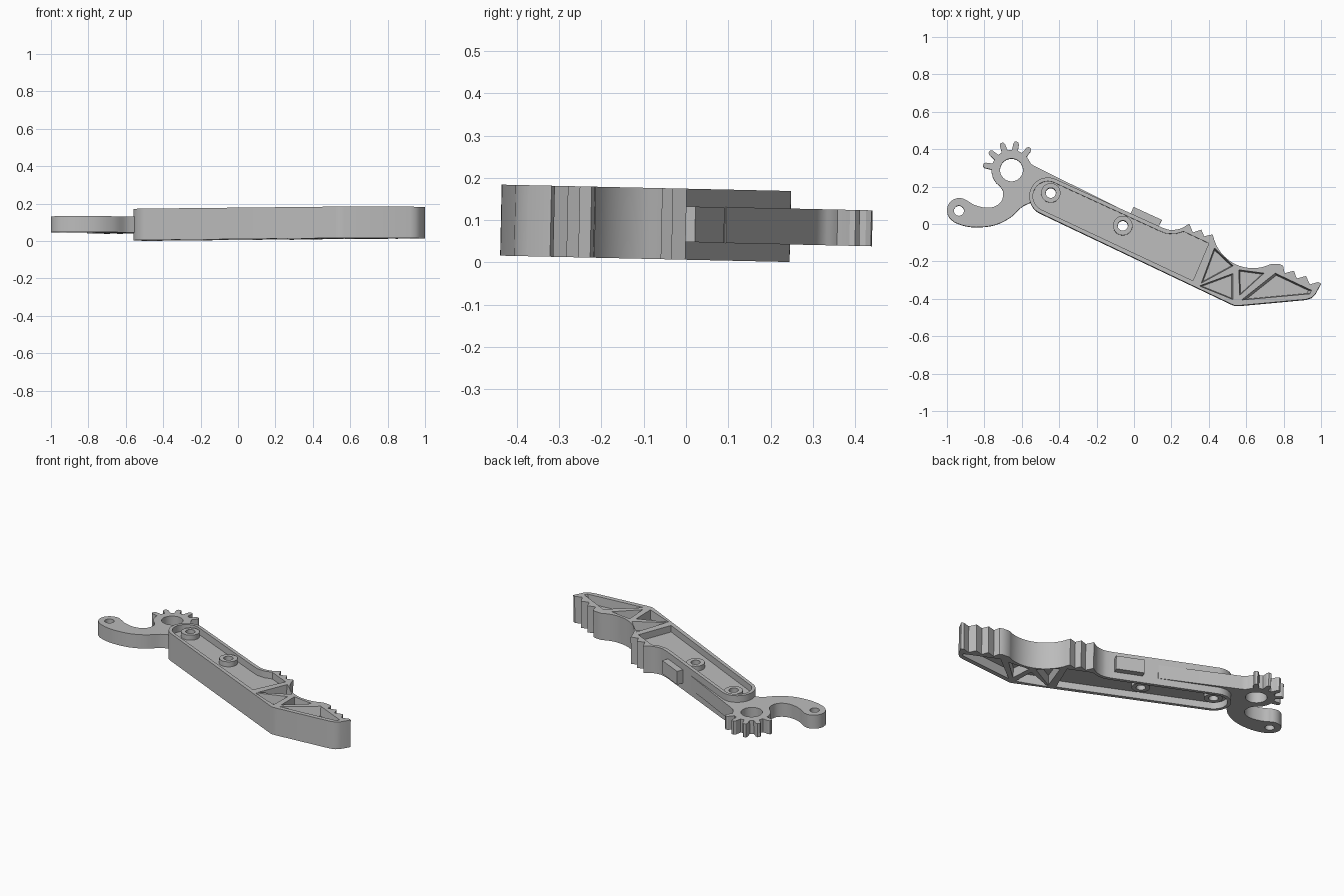
import bpy, bmesh, math
from mathutils import Matrix, Vector

cube = bpy.data.objects.get("Cube")
if cube:
    bpy.data.objects.remove(cube, do_unlink=True)

HALF = 0.084      # half thickness of the finger body
WEB = 0.043       # half thickness of the floor between the pockets
TILT = Matrix.Translation((0, 0, 0.0905)) @ Matrix.Rotation(-0.022, 4, 'X')

grey = bpy.data.materials.new("plain_grey")
grey.use_nodes = True
grey.diffuse_color = (0.5, 0.5, 0.5, 1)
grey.node_tree.nodes["Principled BSDF"].inputs["Base Color"].default_value = (0.5, 0.5, 0.5, 1)


def arc(cx, cy, r, a0, a1, n=16):
    angles = [math.radians(a0 + (a1 - a0) * i / n) for i in range(n + 1)]
    return [(cx + r * math.cos(a), cy + r * math.sin(a)) for a in angles]


def circle(cx, cy, r, n=40):
    return arc(cx, cy, r, 0, 360, n)[:-1]


def spline(pts, steps=5):
    """Smooth curve through a few points."""
    v = [Vector(p) for p in pts]
    v = [2 * v[0] - v[1]] + v + [2 * v[-1] - v[-2]]
    out = []
    for a, b, c, d in zip(v, v[1:], v[2:], v[3:]):
        for i in range(steps):
            t = i / steps
            p = 0.5 * (2 * b + (c - a) * t + (2 * a - 5 * b + 4 * c - d) * t ** 2
                       + (3 * b - a - 3 * c + d) * t ** 3)
            out.append(tuple(p))
    return out + [tuple(v[-2])]


def prism(name, outline, z0, z1, taper=1.0):
    """Extrude an outline from z0 to z1, scaling the z0 end by taper."""
    mid = sum((Vector(p) for p in outline), Vector((0, 0))) / len(outline)
    bm = bmesh.new()
    low = [bm.verts.new((*(mid + (Vector(p) - mid) * taper), z0)) for p in outline]
    high = [bm.verts.new((*p, z1)) for p in outline]
    bm.faces.new(low[::-1])
    bm.faces.new(high)
    for i in range(len(outline)):
        j = (i + 1) % len(outline)
        bm.faces.new((low[i], low[j], high[j], high[i]))
    bmesh.ops.recalc_face_normals(bm, faces=bm.faces)
    mesh = bpy.data.meshes.new(name)
    bm.to_mesh(mesh)
    bm.free()
    mesh.materials.append(grey)
    obj = bpy.data.objects.new(name, mesh)
    bpy.context.scene.collection.objects.link(obj)
    return obj


def cut(obj, cutter):
    mod = obj.modifiers.new("cut", 'BOOLEAN')
    mod.operation, mod.solver, mod.object = 'DIFFERENCE', 'EXACT', cutter
    bpy.context.view_layer.update()
    bpy.context.view_layer.objects.active = obj
    bpy.ops.object.modifier_apply(modifier=mod.name)
    bpy.data.objects.remove(cutter, do_unlink=True)


def drill(obj, x, y, r):
    cut(obj, prism("drill_cutter", circle(x, y, r), -0.3, 0.3))


def pocket(obj, outline, floor, taper=1.0):
    """Sink the same pocket into the top and the underside."""
    for side in (1, -1):
        cut(obj, prism("pocket_cutter", outline, side * floor, side * HALF * 1.001, taper))


def finish(obj):
    bpy.ops.object.select_all(action='DESELECT')
    obj.select_set(True)
    bpy.context.view_layer.objects.active = obj
    bpy.ops.object.shade_smooth_by_angle(angle=math.radians(28))
    obj.matrix_world = TILT @ obj.matrix_world


# Finger body: round rear end, flat back, gripping teeth around a concave jaw
outline = arc(-0.46, 0.147, 0.1, 65.5, 245.5, 28)
outline += [(0.52, -0.43), (0.54, -0.438), (0.57, -0.437)]
outline += [(0.92, -0.405), (0.95, -0.395), (0.97, -0.375), (1.0, -0.32), (0.985, -0.312)]
outline += [(0.94, -0.325), (0.92, -0.28), (0.87, -0.293), (0.855, -0.252), (0.805, -0.265),
            (0.797, -0.225), (0.78, -0.217)]
outline += arc(0.636, -0.021, 0.217, 297, 193, 22)
outline += [(0.42, -0.057), (0.375, -0.068), (0.36, -0.032), (0.315, -0.047)]
outline += spline([(0.295, 0.0), (0.25, -0.026), (0.2, -0.034), (0.165, -0.026), (0.13, -0.012)], 3)
body = prism("finger_body", outline, -HALF, HALF)

# Long recessed panel
panel = arc(-0.46, 0.147, 0.08, 65.5, 245.5, 28)
panel += [(0.315, -0.305), (0.4, -0.105), (0.265, -0.042), (0.22, -0.055), (0.17, -0.052), (0.13, -0.036)]
pocket(body, panel, WEB)

# Triangular truss pockets near the tip
for tri in ([(0.43, -0.13), (0.53, -0.225), (0.36, -0.318)],
            [(0.35, -0.333), (0.528, -0.267), (0.528, -0.405)],
            [(0.56, -0.247), (0.695, -0.265), (0.565, -0.383)],
            [(0.755, -0.265), (0.95, -0.357), (0.94, -0.375), (0.575, -0.408)]):
    pocket(body, tri, 0.03, 0.88)

# Pivot bosses with through holes
for name, x, y in (("rear_boss", -0.445, 0.165), ("middle_boss", -0.06, -0.01)):
    drill(body, x, y, 0.028)
    boss = prism(name, circle(x, y, 0.052), -0.074, 0.074)
    drill(boss, x, y, 0.027)
    finish(boss)
finish(body)

# Gear sector and hooked drive lever in one plate
GX, GY = -0.655, 0.288
lever = [(-0.1, 0.07), (-0.1, 0.095), (-0.53, 0.308), (-0.55, 0.32)]
lever += arc(GX, GY, 0.107, 25, 37, 3)
for a in range(50, 171, 30):
    for off, r in ((-9, 0.107), (-7, 0.125), (-6, 0.143), (-3, 0.154),
                   (3, 0.154), (6, 0.143), (7, 0.125), (9, 0.107)):
        t = math.radians(a + off)
        lever.append((GX + r * math.cos(t), GY + r * math.sin(t)))
lever += arc(GX, GY, 0.107, 185, 222, 6)
lever += spline([(-0.715, 0.2), (-0.7, 0.17), (-0.707, 0.125), (-0.74, 0.095),
                 (-0.79, 0.086), (-0.85, 0.1), (-0.89, 0.123)])
lever += arc(-0.934, 0.072, 0.066, 52, 235, 18)
lever += spline([(-0.955, 0.006), (-0.9, -0.012), (-0.83, -0.018), (-0.74, -0.005),
                 (-0.66, 0.035), (-0.6, 0.09), (-0.55, 0.115)])
lever += [(-0.51, 0.12), (-0.51, 0.2), (-0.4, 0.21)]
plate = prism("gear_lever", lever, -0.0425, 0.0425)
drill(plate, GX, GY, 0.061)
drill(plate, -0.936, 0.07, 0.027)
finish(plate)

# Small stop block on the upper edge
ca, sa = math.cos(math.radians(-24.5)), math.sin(math.radians(-24.5))
tab = [(0.064 + u * ca - v * sa, 0.036 + u * sa + v * ca)
       for u, v in ((-0.083, -0.03), (0.083, -0.03), (0.083, 0.022), (-0.083, 0.022))]
finish(prism("stop_block", tab, -0.042, 0.042))
